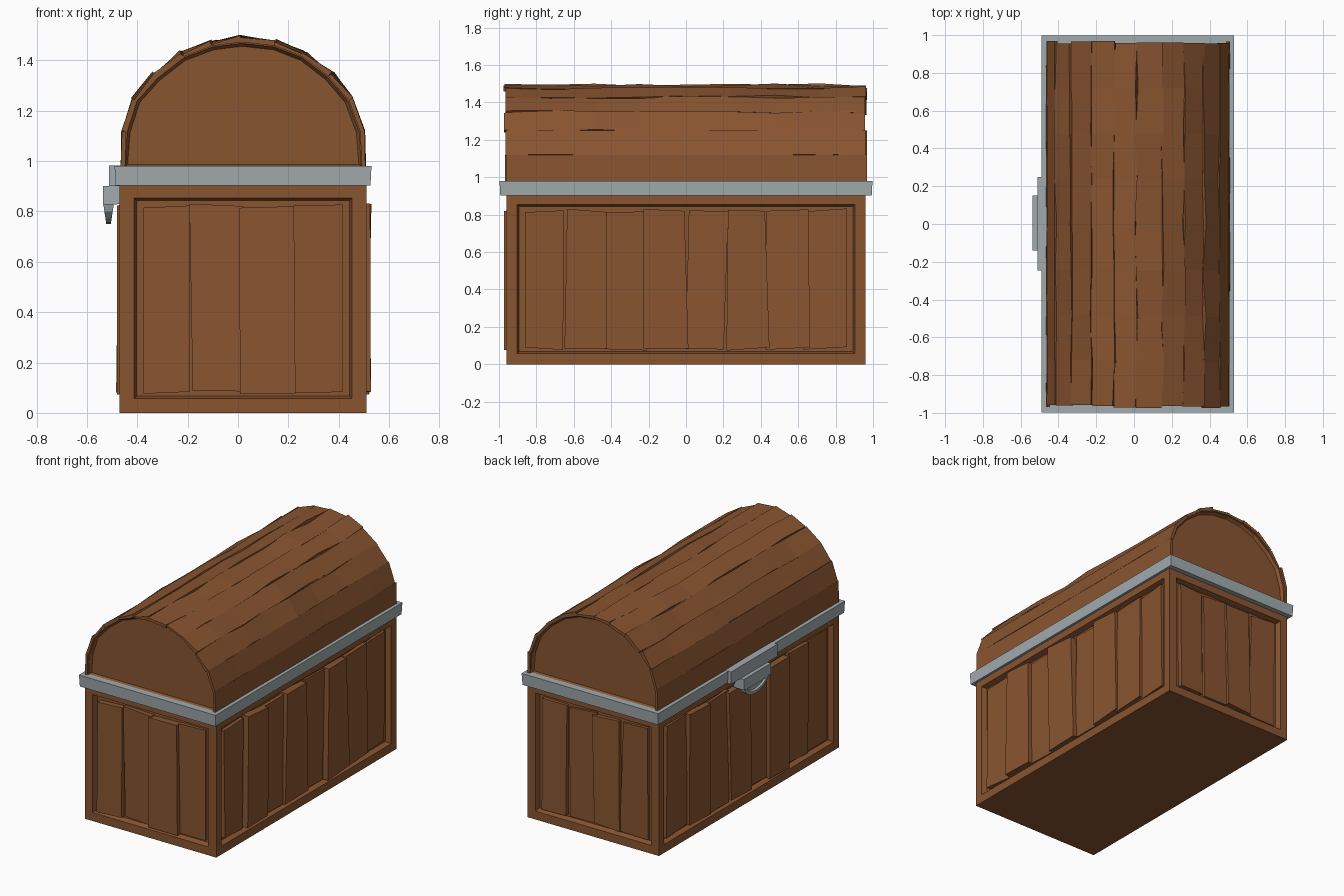
import bpy, bmesh, math, random
from mathutils import Vector

if "Cube" in bpy.data.objects:
    bpy.data.objects.remove(bpy.data.objects["Cube"])

random.seed(7)


def material(name, col):
    m = bpy.data.materials.new(name)
    m.diffuse_color = (*col, 1)
    m.use_nodes = True
    m.node_tree.nodes["Principled BSDF"].inputs["Base Color"].default_value = m.diffuse_color
    return m


WOOD = material("brown wood", (0.25, 0.09, 0.03))
METAL = material("grey metal", (0.36, 0.41, 0.43))
CX = 0.02  # centre of the chest in x


def finish(name, bm, mat):
    bmesh.ops.recalc_face_normals(bm, faces=bm.faces)
    me = bpy.data.meshes.new(name)
    bm.to_mesh(me)
    bm.free()
    me.materials.append(mat)
    ob = bpy.data.objects.new(name, me)
    bpy.context.collection.objects.link(ob)
    return ob


def loft(bm, rings):
    """Skin equal-sized closed rings and cap both ends; returns the caps."""
    vs = [[bm.verts.new(p) for p in r] for r in rings]
    n = len(vs[0])
    for a, b in zip(vs, vs[1:]):
        for i in range(n):
            bm.faces.new((a[i], a[(i + 1) % n], b[(i + 1) % n], b[i]))
    return [bm.faces.new(vs[0]), bm.faces.new(vs[-1])]


def box(bm, x0, x1, y0, y1, z0, z1):
    loft(bm, [[(x0, y0, z), (x1, y0, z), (x1, y1, z), (x0, y1, z)] for z in (z0, z1)])


def recess(bm, faces, border, bevel, depth):
    for f in faces:
        bmesh.ops.inset_region(bm, faces=[f], thickness=border)
        bmesh.ops.inset_region(bm, faces=[f], thickness=bevel, depth=-depth)


# Body box with a framed recess in every side
bm = bmesh.new()
box(bm, -0.47, 0.51, -0.96, 0.96, 0, 0.91)
bmesh.ops.recalc_face_normals(bm, faces=bm.faces)
recess(bm, [f for f in bm.faces if abs(f.normal.z) < 0.5], 0.08, 0.015, 0.035)
finish("body_frame", bm, WOOD)


# Crooked planks standing in the recesses
def planks(name, origin, u, n, count, half, lift):
    bm = bmesh.new()
    origin, u, n, up = Vector(origin), Vector(u), Vector(n), Vector((0, 0, 1))
    w = 2 * half / count
    for i in range(count):
        a, b = -half + i * w, -half + (i + 1) * w
        out = lift[i % len(lift)]
        rings = [[], []]
        for s, z in ((a, 0.085), (b, 0.085), (b, 0.825), (a, 0.825)):
            s += random.uniform(-0.017, 0.017)
            z += random.uniform(-0.012, 0.008)
            d = out + random.uniform(-0.008, 0.008)
            s = max(-half, min(half, s))
            base = origin + u * s + up * z
            rings[0].append(base - n * 0.04)
            rings[1].append(base + n * d)
        loft(bm, rings)
    finish(name, bm, WOOD)


planks("front_planks", (CX, -0.96, 0), (1, 0, 0), (0, -1, 0), 4, 0.395, (0.01, -0.008, 0.012, -0.015))
planks("back_planks", (CX, 0.96, 0), (-1, 0, 0), (0, 1, 0), 4, 0.395, (-0.01, -0.02, -0.008, -0.018))
side_lift = (-0.012, 0.01, -0.008, 0.012, -0.014, 0.01, -0.005, -0.02)
planks("right_planks", (0.51, 0, 0), (0, 1, 0), (1, 0, 0), 8, 0.86, side_lift)
planks("left_planks", (-0.47, 0, 0), (0, -1, 0), (-1, 0, 0), 8, 0.86,
       [v - 0.004 for v in side_lift])

# Domed lid core with recessed end panels
PROFILE = [(-0.465, 0.97), (-0.462, 1.12), (-0.42, 1.25), (-0.335, 1.345), (-0.225, 1.43),
           (-0.105, 1.475), (0.015, 1.49), (0.15, 1.475), (0.265, 1.43), (0.37, 1.35),
           (0.455, 1.25), (0.503, 1.12), (0.507, 0.97)]


def shrink(p, k):
    return (CX + (p[0] - CX) * k, 0.97 + (p[1] - 0.97) * k)


bm = bmesh.new()
core = [shrink(p, 0.98) for p in PROFILE]
caps = loft(bm, [[(x, y, z) for x, z in core] for y in (-0.955, 0.955)])
bmesh.ops.recalc_face_normals(bm, faces=bm.faces)
recess(bm, caps, 0.012, 0.012, 0.02)
finish("lid_core", bm, WOOD)

# Rough hewn lid planks running front to back
bm = bmesh.new()
STEPS = 8
last = len(PROFILE) - 2
for i, (p, q) in enumerate(zip(PROFILE, PROFILE[1:])):
    smooth = i in (0, 1, last - 1, last)
    j = 0.002 if smooth else 0.009
    nrm = Vector((p[1] - q[1], q[0] - p[0])).normalized()
    if nrm.dot(Vector(((p[0] + q[0]) / 2 - CX, 0.3))) < 0:
        nrm = -nrm
    tan = (Vector(q) - Vector(p)).normalized()
    tilt = 0 if smooth else random.uniform(-0.006, 0.006)
    lo, hi = -0.962 - random.uniform(-0.004, 0.014), 0.962 + random.uniform(-0.006, 0.006)
    rings = []
    for k in range(STEPS + 1):
        y = lo + (hi - lo) * k / STEPS
        a = Vector(p) + nrm * (random.uniform(-j, j) + tilt) + tan * random.uniform(-j, j)
        b = Vector(q) + nrm * (random.uniform(-j, j) - tilt) + tan * random.uniform(-j, j)
        c, d = Vector(shrink(q, 0.965)), Vector(shrink(p, 0.965))
        rings.append([(v.x, y, v.y) for v in (a, b, c, d)])
    loft(bm, rings)
finish("lid_planks", bm, WOOD)

# Metal band around the seam, slightly narrower at its lower edge
bm = bmesh.new()
loft(bm, [[(CX + sx * (0.51 - t), sy * (0.997 - t), z)
           for sx, sy in ((-1, -1), (1, -1), (1, 1), (-1, 1))]
          for z, t in ((0.902, 0.004), (0.98, 0))])
finish("metal_band", bm, METAL)

# Latch: hinge plate, backing plate and thick bar
bm = bmesh.new()
box(bm, -0.512, -0.46, -0.245, 0.25, 0.9, 0.982)
finish("latch_plate", bm, METAL)
bm = bmesh.new()
box(bm, -0.49, -0.46, -0.14, 0.15, 0.83, 0.91)
box(bm, -0.537, -0.48, -0.14, 0.15, 0.828, 0.9)
finish("latch_bar", bm, METAL)

# Half round hasp hanging from the bar, tapering downward, with an inset face
bm = bmesh.new()
rings = [[], []]
for k in range(9):
    a = math.pi * k / 8
    y, drop = 0.005 + 0.125 * math.cos(a), math.sin(a)
    z = 0.83 - 0.08 * drop
    rings[0].append((-0.535 + 0.012 * drop, y, z))
    rings[1].append((-0.493 - 0.012 * drop, y, z))
caps = loft(bm, rings)
bmesh.ops.recalc_face_normals(bm, faces=bm.faces)
recess(bm, caps[:1], 0.02, 0.006, 0.012)
finish("latch_hasp", bm, METAL)
